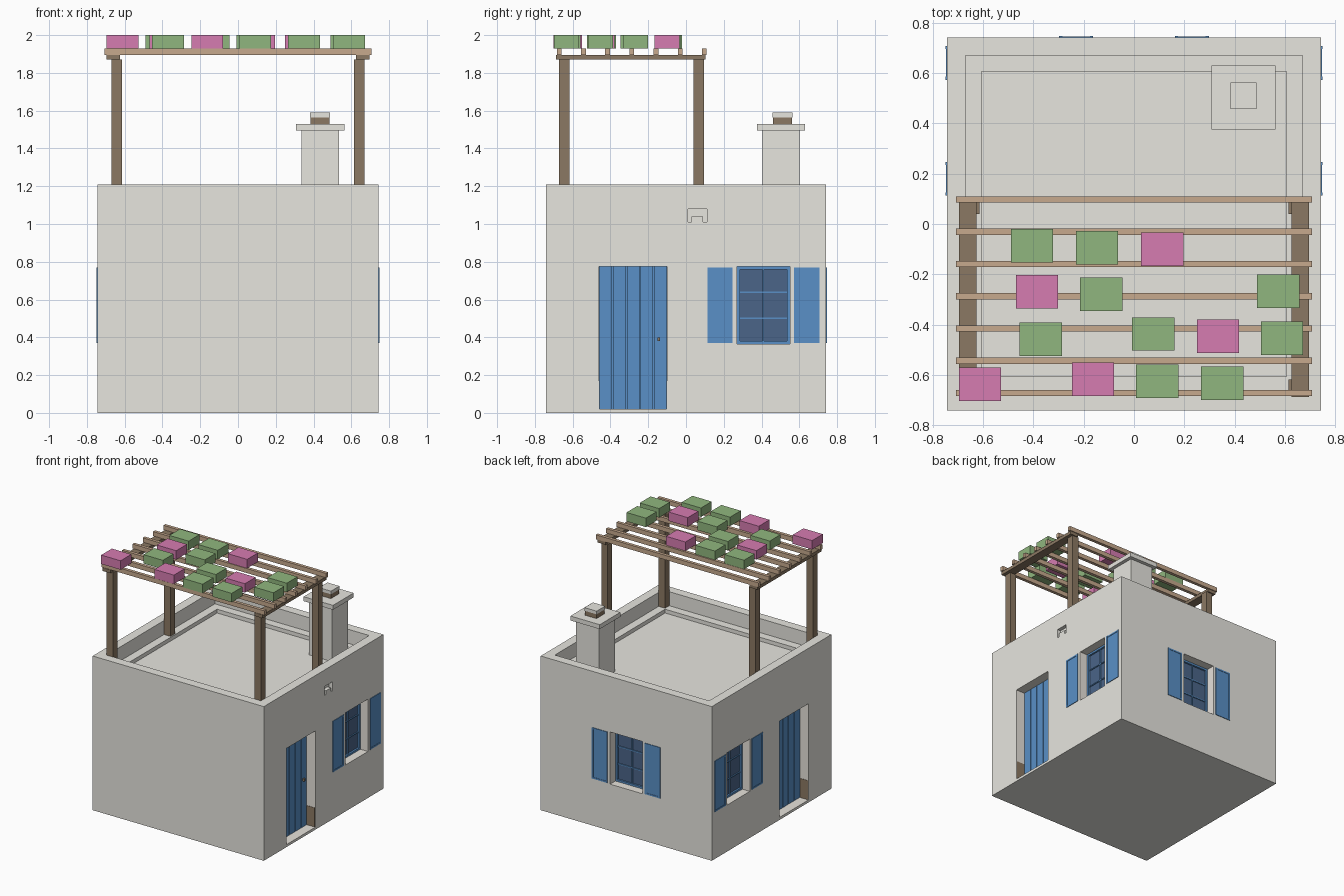
import bpy
import bmesh
from mathutils import Vector

default = bpy.data.objects.get("Cube")
if default:
    bpy.data.objects.remove(default, do_unlink=True)

HX, HY, TOP = 0.743, 0.741, 1.21      # house half sizes and wall height
REVEAL = 0.09                         # depth of door and window openings


def material(name, rgb):
    m = bpy.data.materials.new(name)
    m.use_nodes = True
    m.diffuse_color = (*rgb, 1)
    m.node_tree.nodes["Principled BSDF"].inputs["Base Color"].default_value = (*rgb, 1)
    return m


PLASTER = material("plaster", (0.80, 0.79, 0.74))
TRIM = material("pale trim", (0.88, 0.84, 0.78))
BLUE = material("blue paint", (0.10, 0.28, 0.57))
GLASS = material("dark glass", (0.07, 0.13, 0.25))
DARK_WOOD = material("dark wood", (0.26, 0.19, 0.125))
LIGHT_WOOD = material("light wood", (0.57, 0.40, 0.27))
LEAF = material("leaf green", (0.28, 0.47, 0.21))
BLOSSOM = material("blossom pink", (0.67, 0.20, 0.44))


def boxes(name, spans, mat):
    """One object made of boxes, each given by two opposite corners."""
    bm = bmesh.new()
    for a, b in spans:
        a, b = Vector(a), Vector(b)
        verts = bmesh.ops.create_cube(bm, size=1)["verts"]
        for v in verts:
            v.co = Vector((a[i] + b[i]) / 2 + v.co[i] * abs(b[i] - a[i]) for i in range(3))
    mesh = bpy.data.meshes.new(name)
    bm.to_mesh(mesh)
    bm.free()
    mesh.materials.append(mat)
    ob = bpy.data.objects.new(name, mesh)
    bpy.context.collection.objects.link(ob)
    return ob


def on_wall(wall, u0, u1, z0, z1, d0, d1):
    """Corners of a box on a wall: u runs along it, d is depth inwards."""
    if wall == "back":
        return (u0, HY - d0, z0), (u1, HY - d1, z1)
    s = 1 if wall == "left" else -1
    return (s * (HX - d0), u0, z0), (s * (HX - d1), u1, z1)


def block(cx, cy, w, h, z0, z1):
    return (cx - w / 2, cy - h / 2, z0), (cx + w / 2, cy + h / 2, z1)


# House body with parapet, openings and a drain recess
house = boxes("house_walls", [((-HX, -HY, 0), (HX, HY, TOP))], PLASTER)
house.data.materials.append(TRIM)

DOOR = (-0.46, -0.10, 0.02, 0.775)
WINDOW_Z = (0.365, 0.775)
WINDOWS = {"left": 0.41, "right": 0.41, "back": 0.0}
HALF = 0.14

cuts = [block(0, 0, 1.34, 1.34, 1.10, 1.4), block(0, 0, 1.21, 1.21, 1.07, 1.3)]
for wall in ("left", "right"):
    cuts.append(on_wall(wall, *DOOR, -0.1, REVEAL))
for wall, c in WINDOWS.items():
    cuts.append(on_wall(wall, c - HALF, c + HALF, *WINDOW_Z, -0.1, REVEAL))
for u0, u1, z0 in ((0.01, 0.03, 1.01), (0.09, 0.11, 1.01), (0.01, 0.11, 1.04)):
    cuts.append(on_wall("left", u0, u1, z0, 1.08, -0.1, 0.03))

bpy.context.view_layer.objects.active = house
for span in cuts:
    cutter = boxes("cutter", [span], PLASTER)
    cutter.hide_render = True
    mod = house.modifiers.new("opening", "BOOLEAN")
    mod.operation = "DIFFERENCE"
    mod.solver = "EXACT"
    mod.object = cutter
    bpy.ops.object.modifier_apply(modifier=mod.name)
    bpy.data.objects.remove(cutter, do_unlink=True)

# Faces inside the openings take the pale trim
for p in house.data.polygons:
    c = p.center
    inside = abs(c.x) < HX - 0.01 and abs(c.y) < HY - 0.01 and 0.01 < c.z < 0.9
    p.material_index = 1 if inside else 0

# Plank doors
for wall in ("left", "right"):
    u0, u1, z0, z1 = DOOR
    step = (u1 - u0) / 5
    planks = [on_wall(wall, u0 + i * step + 0.003, u0 + (i + 1) * step - 0.003,
                      z0, z1, 0.075, REVEAL) for i in range(5)]
    planks.append(on_wall(wall, u0, u1, z0, z1, 0.085, REVEAL + 0.01))
    boxes(wall + "_door", planks, BLUE)
    boxes(wall + "_door_knob", [on_wall(wall, -0.152, -0.138, 0.38, 0.40, 0.06, 0.08)], DARK_WOOD)
    # worn skirting at the foot of the jambs
    boxes(wall + "_door_skirting",
          [on_wall(wall, u1 - 0.003, u1 + 0.003, z0, 0.17, 0.005, 0.08),
           on_wall(wall, u0 - 0.003, u0 + 0.003, z0, 0.17, 0.005, 0.08)], DARK_WOOD)

# Windows with glazing bars and open shutters
for wall, c in WINDOWS.items():
    z0, z1 = WINDOW_Z
    boxes(wall + "_window_glass", [on_wall(wall, c - HALF, c + HALF, z0, z1, 0.08, REVEAL + 0.01)], GLASS)
    frame = []
    for s in (-1, 1):
        frame.append(on_wall(wall, c + s * HALF, c + s * (HALF - 0.015), z0, z1, 0.065, REVEAL))
    for z in (z0, z1 - 0.015):
        frame.append(on_wall(wall, c - HALF, c + HALF, z, z + 0.015, 0.066, REVEAL))
    frame.append(on_wall(wall, c - 0.004, c + 0.004, z0, z1, 0.072, REVEAL))
    for t in (1 / 3, 2 / 3):
        z = z0 + t * (z1 - z0)
        frame.append(on_wall(wall, c - HALF, c + HALF, z - 0.004, z + 0.004, 0.073, REVEAL))
    boxes(wall + "_window_frame", frame, BLUE)

    shutters = []
    for s in (-1, 1):
        a, b = sorted((c + s * 0.163, c + s * 0.297))
        shutters.append(on_wall(wall, a, b, 0.37, 0.77, -0.002, 0.01))
        for e in (a, b - 0.012):
            shutters.append(on_wall(wall, e, e + 0.012, 0.37, 0.77, -0.005, 0.01))
        for z in (0.37, 0.758):
            shutters.append(on_wall(wall, a, b, z, z + 0.012, -0.0045, 0.01))
    boxes(wall + "_shutters", shutters, BLUE)

# Chimney
boxes("chimney", [block(0.435, 0.503, 0.2, 0.2, 1.06, 1.495),
                  block(0.435, 0.503, 0.255, 0.255, 1.495, 1.53)], PLASTER)
boxes("chimney_flue", [block(0.435, 0.51, 0.1, 0.1, 1.53, 1.565)], DARK_WOOD)
boxes("chimney_lid", [block(0.435, 0.51, 0.105, 0.105, 1.565, 1.59)], PLASTER)

# Pergola: posts, side beams and rafters
boxes("pergola_posts", [block(x, y, 0.055, 0.055, 1.09, 1.872)
                        for x in (-0.642, 0.642) for y in (-0.645, 0.067)], DARK_WOOD)
boxes("pergola_beams", [block(x, -0.292, 0.07, 0.79, 1.87, 1.896)
                        for x in (-0.66, 0.66)], DARK_WOOD)
boxes("pergola_rafters", [block(0, 0.097 - i * 0.128, 1.414, 0.025, 1.895, 1.93)
                          for i in range(7)], LIGHT_WOOD)

# Foliage and blossom clumps on the pergola
leaves = [(-0.405, -0.087), (-0.147, -0.095), (-0.13, -0.28), (0.573, -0.267), (-0.37, -0.457),
          (0.076, -0.437), (0.588, -0.453), (0.092, -0.624), (0.35, -0.632)]
flowers = [(0.112, -0.1), (-0.385, -0.27), (0.334, -0.445), (-0.612, -0.636), (-0.163, -0.616)]
for name, spots, mat in (("foliage", leaves, LEAF), ("blossoms", flowers, BLOSSOM)):
    boxes(name, [block(x, y, 0.168, 0.133, 1.93, 2.0) for x, y in spots], mat)
